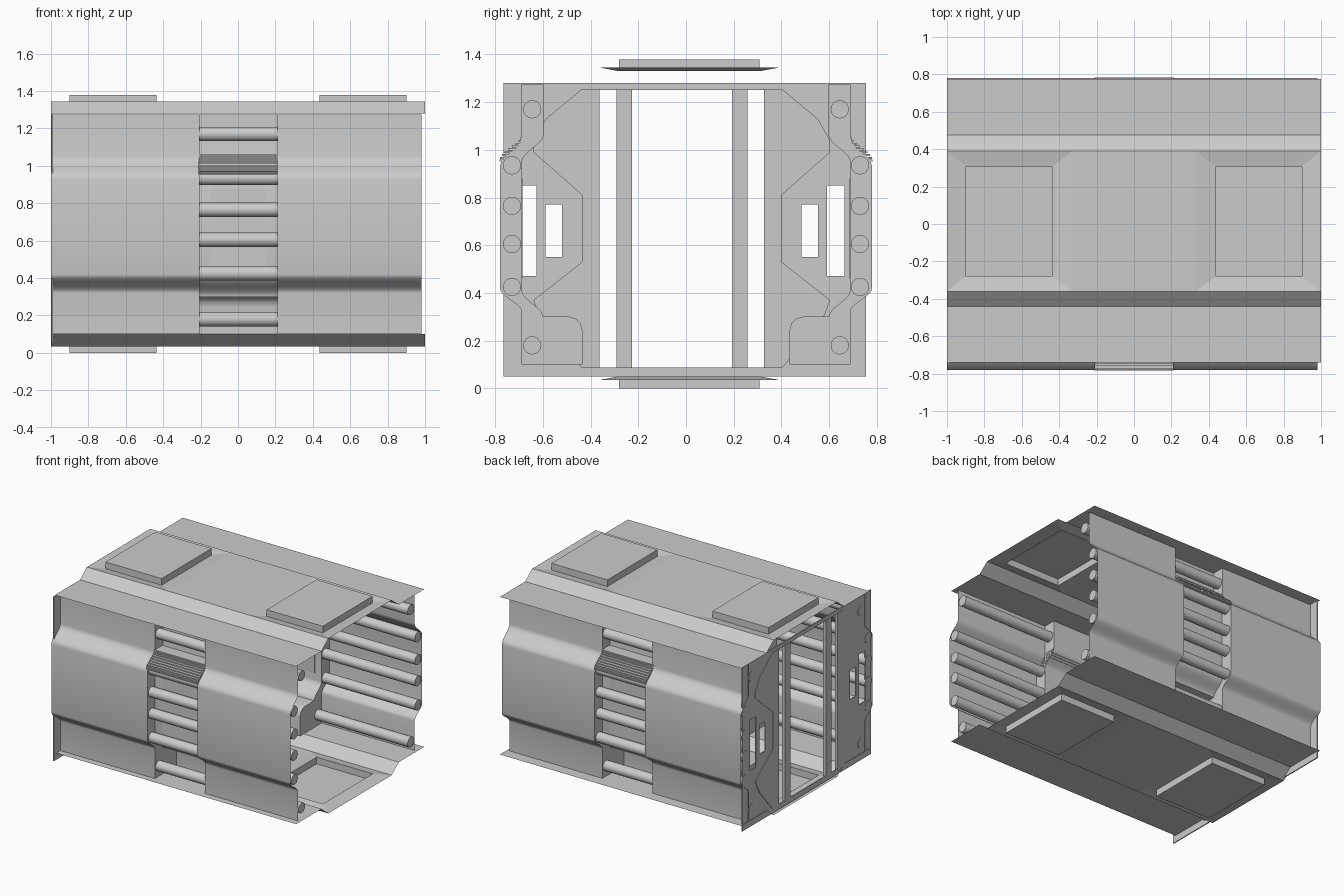
import bpy, bmesh, math

if "Cube" in bpy.data.objects:
    bpy.data.objects.remove(bpy.data.objects["Cube"])

def make(name, verts, faces, smooth=False):
    me = bpy.data.meshes.new(name)
    me.from_pydata(verts, [], faces)
    bm = bmesh.new()
    bm.from_mesh(me)
    bmesh.ops.remove_doubles(bm, verts=bm.verts, dist=0.0005)
    bmesh.ops.recalc_face_normals(bm, faces=bm.faces)
    bm.to_mesh(me)
    bm.free()
    ob = bpy.data.objects.new(name, me)
    bpy.context.collection.objects.link(ob)
    if smooth:
        bpy.ops.object.select_all(action='DESELECT')
        ob.select_set(True)
        bpy.context.view_layer.objects.active = ob
        bpy.ops.object.shade_smooth_by_angle(angle=math.radians(35))
    return ob

def prism(name, pts, x0, x1, smooth=False):
    """Closed (y, z) outline extruded along x."""
    n = len(pts)
    verts = [(x0, y, z) for y, z in pts] + [(x1, y, z) for y, z in pts]
    faces = [(i, (i + 1) % n, n + (i + 1) % n, n + i) for i in range(n)]
    faces += [tuple(range(n)), tuple(range(2 * n - 1, n - 1, -1))]
    return make(name, verts, faces, smooth)

def sheet(name, pts, x0, x1):
    """Open (y, z) profile extruded along x."""
    n = len(pts)
    verts = [(x0, y, z) for y, z in pts] + [(x1, y, z) for y, z in pts]
    return make(name, verts, [(i, i + 1, n + i + 1, n + i) for i in range(n - 1)], True)

def rect(y0, y1, z0, z1):
    return [(y0, z0), (y1, z0), (y1, z1), (y0, z1)]

def s_curve(y0, z0, y1, z1, n=10):
    return [(y0 + (y1 - y0) * (1 - math.cos(math.pi * i / n)) / 2,
             z0 + (z1 - z0) * i / n) for i in range(n + 1)]

# Side profiles, from top to bottom
WALL = [(.69, 1.275)] + s_curve(.69, 1.05, .78, .93) + s_curve(.78, .42, .69, .32) + [(.69, .1)]
NICHE = ([(.597, 1.275)] + s_curve(.597, 1.065, .688, .95) + s_curve(.688, .41, .6, .30)
         + [(.49, .30), (.462, .292), (.442, .272), (.435, .245), (.435, .1)])
RODS = [(.645, 1.17), (.73, .935), (.73, .765), (.73, .605), (.73, .425), (.645, .18)]

for s, side in ((-1, "front"), (1, "back")):
    flip = lambda pts: [(s * y, z) for y, z in pts]
    # outer wall panels
    sheet(side + "_wall_left", flip(WALL), -1, -.205)
    sheet(side + "_wall_right", flip(WALL), .21, .98)
    # niche between the panels, with its two cheeks
    sheet(side + "_niche", flip(NICHE), -.205, .21)
    cheek = flip(WALL + NICHE[::-1])
    for x in (-.205, .21):
        make(side + "_niche_cheek", [(x, y, z) for y, z in cheek], [tuple(range(len(cheek)))])
    # backing panel in the niche
    prism(side + "_niche_panel", flip(rect(.686, .692, .46, .88)), -.145, .155)
    # ribbed pad across the upper bend
    for i, (y, z) in enumerate(s_curve(.69, 1.06, .78, .955, 9)):
        prism(side + "_rib", flip(rect(y - .088, y + .003, z - .004, z + .004)), -.212, .212)
    # pipes
    for y, z in RODS:
        pts = [(s * y + .038 * math.cos(a * math.pi / 12), z + .038 * math.sin(a * math.pi / 12))
               for a in range(24)]
        prism(side + "_pipe", pts, -.999, .98, True)

# Roof and floor: folded sheet with two raised hatches
def deck(name, zmap):
    verts, faces = [], []
    def quad(*p):
        k = len(verts)
        verts.extend((x, y, zmap(z)) for x, y, z in p)
        faces.append((k, k + 1, k + 2, k + 3))
    ys = [(-.74, 1.28), (-.44, 1.28), (-.36, 1.345)]
    ye = [(.39, 1.345), (.475, 1.28), (.775, 1.28)]
    xs = (-1, -.33, .33, 1)
    for line in (ys, ye):
        for (ya, za), (yb, zb) in zip(line, line[1:]):
            for xa, xb in zip(xs, xs[1:]):
                quad((xa, ya, za), (xb, ya, za), (xb, yb, zb), (xa, yb, zb))
    quad((-.33, -.36, 1.345), (.33, -.36, 1.345), (.33, .39, 1.345), (-.33, .39, 1.345))
    for m in (-1, 1):
        def ring(a, b, c, d, z):
            return [(m * a, c, z), (m * b, c, z), (m * b, d, z), (m * a, d, z)]
        rings = [ring(.33, 1, -.36, .39, 1.345), ring(.435, .9, -.282, .308, 1.33),
                 ring(.435, .9, -.282, .308, 1.38)]
        for r, q in zip(rings, rings[1:]):
            for i in range(4):
                j = (i + 1) % 4
                quad(r[i], r[j], q[j], q[i])
        quad(*rings[2])
    make(name, verts, faces)

deck("roof", lambda z: z)
deck("floor", lambda z: 1.38 - z)

# End frame: thin plates at the left end, holes left open by tiling rectangles
C = -.0175
X0, X1 = -.996, -.988
for s, side in ((-1, "front"), (1, "back")):
    edge = .755 if s > 0 else .765
    f = lambda y: C + s * y
    o = s * edge
    tiles = [(o, f(.6825), .05, 1.28),
             (f(.6825), f(.6095), .05, .47), (f(.6825), f(.6095), .85, 1.28),
             (f(.6095), f(.572), .05, 1.28),
             (f(.572), f(.5025), .05, .55), (f(.572), f(.5025), .77, 1.28),
             (f(.5025), f(.345), .05, 1.28)]
    for t in tiles:
        prism(side + "_end_plate", rect(*t), X0, X1)
    # two-lobed overlay panel
    lobe = [(.345, 1.255), (.42, 1.255), (.57, 1.13), (.622, 1.04), (.622, .99), (.418, .81),
            (.418, .53), (.622, .37), (.6, .31), (.57, .26), (.42, .085), (.345, .085)]
    prism(side + "_lobed_panel", [(f(y), z) for y, z in lobe], -1, -.98)
    # door post
    prism(side + "_door_post", rect(f(.21), f(.275), .085, 1.255), -1, -.975)
prism("frame_header", rect(f(-.345), f(.345), 1.25, 1.28), X0, X1)
prism("frame_sill", rect(f(-.345), f(.345), .05, .088), X0, X1)
